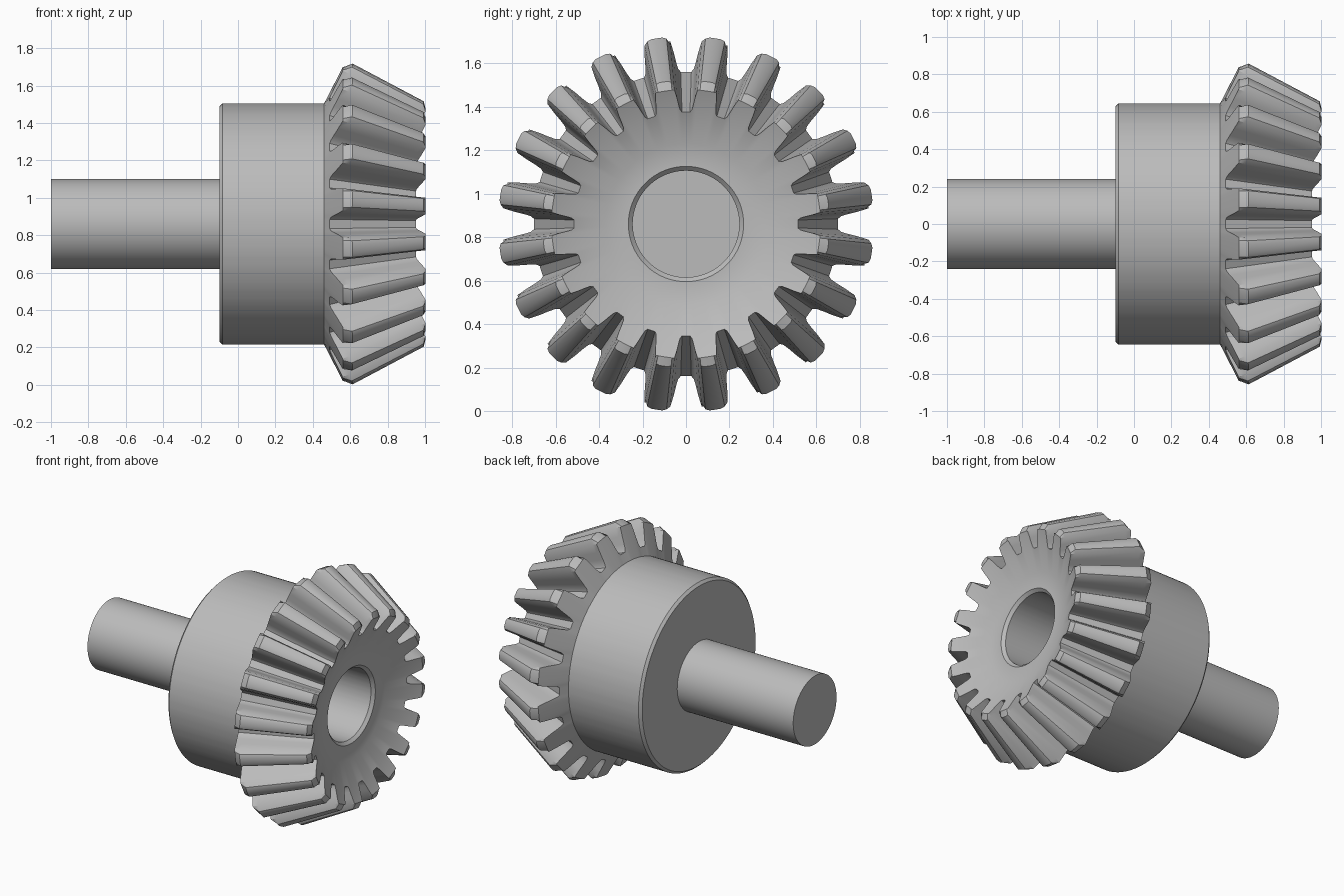
import bpy, bmesh
from math import sin, cos, radians

AXIS_Z = 0.86      # height of the shaft axis
TEETH = 20
APEX_X = 2.23      # point where all the tooth lines converge

cube = bpy.data.objects.get("Cube")
if cube:
    bpy.data.objects.remove(cube, do_unlink=True)

steel = bpy.data.materials.new("steel_grey")
steel.use_nodes = True
GREY = (0.5, 0.5, 0.5, 1)
steel.diffuse_color = GREY
steel.node_tree.nodes["Principled BSDF"].inputs["Base Color"].default_value = GREY


def build(name, rings, cap_start=False, cap_end=False):
    """Join rings of (x, radius, angle) points around the x axis into a surface."""
    bm = bmesh.new()
    loops = [[bm.verts.new((x, r * sin(a), AXIS_Z + r * cos(a))) for x, r, a in ring]
             for ring in rings]
    n = len(loops[0])
    for a, b in zip(loops, loops[1:]):
        for i in range(n):
            j = (i + 1) % n
            bm.faces.new((a[i], b[i], b[j], a[j]))
    if cap_start:
        bm.faces.new(loops[0])
    if cap_end:
        bm.faces.new(loops[-1][::-1])
    mesh = bpy.data.meshes.new(name)
    bm.to_mesh(mesh)
    bm.free()
    mesh.materials.append(steel)
    obj = bpy.data.objects.new(name, mesh)
    bpy.context.collection.objects.link(obj)
    bpy.ops.object.select_all(action='DESELECT')
    obj.select_set(True)
    bpy.context.view_layer.objects.active = obj
    bpy.ops.object.shade_smooth_by_angle(angle=radians(30))
    return obj


def circle(x, r, angles):
    return [(x, r, a) for a in angles]


# Half of one tooth outline: degrees from its centre, height from root to tip
half = [(1.7, 1.0), (3.0, 0.96), (4.1, 0.78), (4.9, 0.5), (5.5, 0.25), (6.1, 0.08), (7.0, 0)]
outline = [(-d, h) for d, h in reversed(half)] + half
step = 360 / TEETH
points = [(radians((t + 0.5) * step + d), h) for t in range(TEETH) for d, h in outline]
angles = [a for a, h in points]


def tooth_ring(scale, limit):
    """Toothed section, shrunk toward the apex and cut off at a height limit."""
    ring = []
    for a, h in points:
        h = min(h, limit)
        x, r = 0.49 + 0.09 * h, 0.70 + 0.182 * h
        ring.append((APEX_X + (x - APEX_X) * scale, r * scale, a))
    return ring


# Toothed crown with chamfered tooth ends, dished front and bore
sections = [tooth_ring(1, 0.78), tooth_ring(0.98, 1), tooth_ring(0.75, 1), tooth_ring(0.735, 0.78)]
bore = [(0.88, 0.37), (0.88, 0.265), (0.86, 0.245), (0.0, 0.245), (0.0, 0.2)]
build("bevel_gear_crown",
      [circle(0.46, 0.645, angles)] + sections + [circle(x, r, angles) for x, r in bore])

# Hub with a chamfered rear edge
hub = [(-0.1, 0.2), (-0.1, 0.628), (-0.083, 0.645), (0.46, 0.645)]
build("hub", [circle(x, r, angles) for x, r in hub])

# Shaft, whose end closes the bore
around = [radians(i * 360 / 96) for i in range(96)]
build("shaft", [circle(-1, 0.24, around), circle(0.0, 0.24, around)], True, True)
